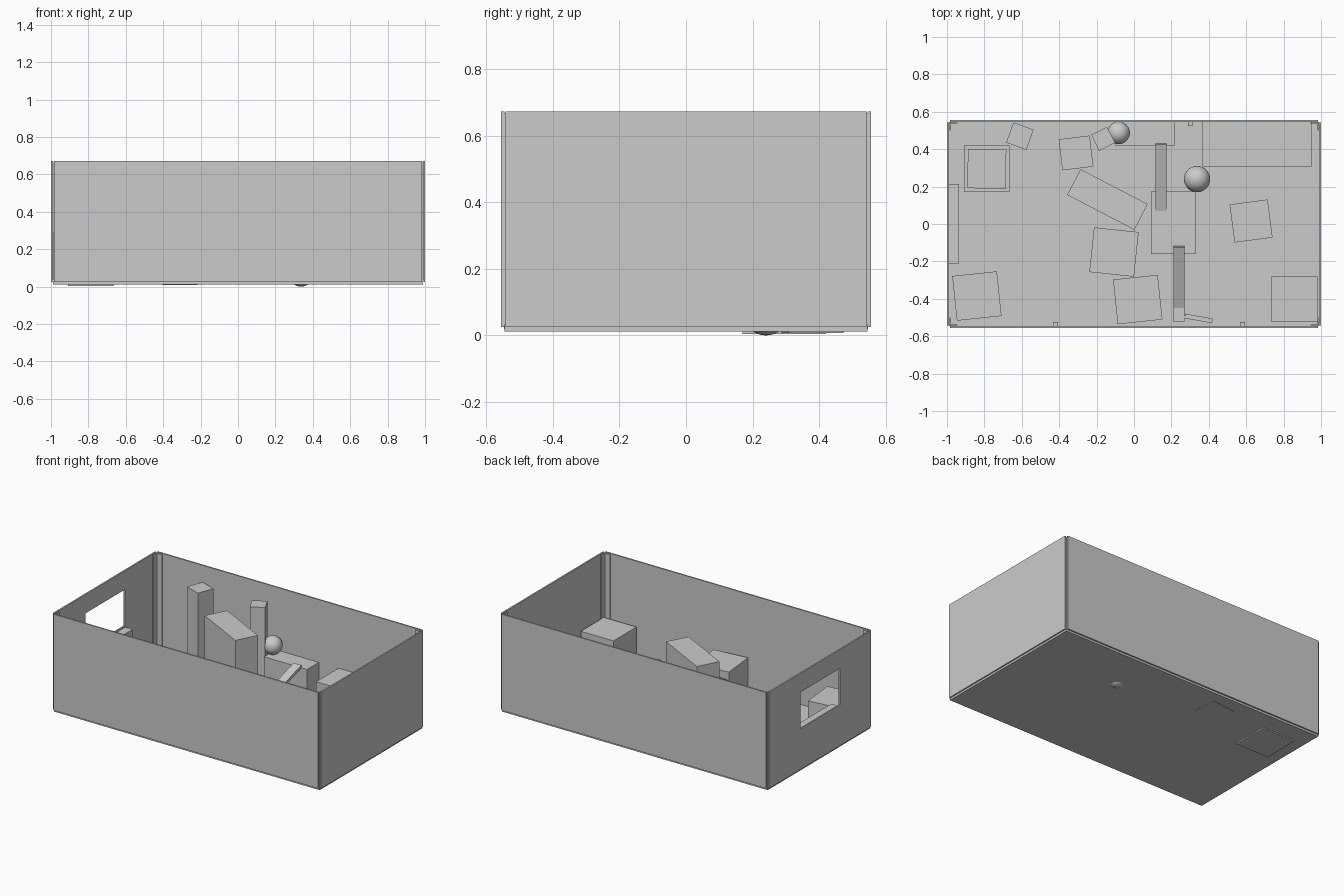
import bpy, math
from mathutils import Vector

if "Cube" in bpy.data.objects:
    bpy.data.objects.remove(bpy.data.objects["Cube"])


def box(name, x, y, z0, z1, sx, sy, rot=0):
    """Upright box: centre x/y, bottom and top height, footprint, turn in degrees."""
    bpy.ops.mesh.primitive_cube_add(size=1, location=(x, y, (z0 + z1) / 2),
                                    rotation=(0, 0, math.radians(rot)))
    ob = bpy.context.object
    ob.name = name
    ob.scale = (sx, sy, z1 - z0)
    bpy.ops.object.transform_apply(location=False, rotation=False, scale=True)
    return ob


def span(name, x0, x1, y0, y1, z0, z1):
    return box(name, (x0 + x1) / 2, (y0 + y1) / 2, z0, z1, x1 - x0, y1 - y0)


def ball(name, x, y, z, r):
    bpy.ops.mesh.primitive_uv_sphere_add(segments=32, ring_count=16, radius=r, location=(x, y, z))
    bpy.context.object.name = name
    bpy.ops.object.shade_smooth_by_angle()


def ramp(name, x, width, ya, za, yb, zb, thick):
    """Plank whose upper face runs from (ya, za) to (yb, zb)."""
    a, b = Vector((x, ya, za)), Vector((x, yb, zb))
    d = b - a
    tilt = math.atan(d.z / d.y)
    c = (a + b) / 2 + Vector((0, math.sin(tilt), -math.cos(tilt))) * thick / 2
    bpy.ops.mesh.primitive_cube_add(size=1, location=c, rotation=(tilt, 0, 0))
    ob = bpy.context.object
    ob.name = name
    ob.scale = (width, d.length, thick)


TOP, FLOOR = 0.672, 0.035

# Floor and walls
span("floor", -0.99, 0.99, -0.545, 0.545, 0.012, FLOOR)
for s, n in ((-1, "front"), (1, "back")):
    box(n + "_wall", 0, s * 0.55, 0.025, TOP, 1.97, 0.01)
    for t in (-1, 1):
        # Thin corner strips bridging the gaps between panels
        box("corner_strip_long", t * 0.965, s * 0.541, 0.02, TOP - 0.005, 0.045, 0.006)
        box("corner_strip_short", t * 0.984, s * 0.522, 0.02, TOP - 0.005, 0.006, 0.045)
box("right_wall", 0.994, 0, 0.025, TOP, 0.01, 1.085)
left = box("left_wall", -0.994, 0, 0.025, TOP, 0.01, 1.085)

# Window opening in the left wall
cutter = span("window_cutter", -1.1, -0.9, -0.21, 0.21, 0.30, 0.545)
cutter.hide_render = True
mod = left.modifiers.new("window", 'BOOLEAN')
mod.operation = 'DIFFERENCE'
mod.object = cutter
mod.solver = 'EXACT'
bpy.context.view_layer.objects.active = left
bpy.ops.object.modifier_apply(modifier=mod.name)
bpy.data.objects.remove(cutter)

# Small clips along the floor edge
for x, s in ((-0.42, -1), (0.58, -1), (0.30, 1)):
    box("edge_clip", x, s * 0.535, 0.02, 0.055, 0.025, 0.022)

# Ledge beneath the window
span("window_ledge", -0.99, -0.935, -0.21, 0.215, 0.03, 0.29)

# Tall columns and slab
box("back_left_column", -0.61, 0.47, 0.02, 0.56, 0.115, 0.115, -20)
box("back_column", -0.165, 0.455, 0.02, 0.575, 0.095, 0.095, 27)
box("tall_slab", -0.142, 0.131, 0.02, 0.56, 0.405, 0.155, -27.5)

# Low tray with inner block
box("low_base", -0.787, 0.295, 0.004, 0.08, 0.245, 0.25)
box("low_inner", -0.787, 0.295, 0.08, 0.11, 0.205, 0.21, -1)

# Loose boxes
box("back_box", -0.31, 0.38, 0.008, 0.24, 0.167, 0.167, 7)
box("centre_box", -0.107, -0.15, 0.02, 0.21, 0.24, 0.24, -6)
box("front_box", 0.02, -0.404, 0.02, 0.25, 0.24, 0.24, 6)
box("front_left_box", -0.84, -0.385, 0.02, 0.24, 0.24, 0.24, 6)
box("right_box", 0.626, 0.016, 0.02, 0.22, 0.205, 0.205, 7.5)
span("front_right_box", 0.736, 0.98, -0.525, -0.28, 0.02, 0.24)

# Benches and table
span("back_bench", -0.10, 0.22, 0.42, 0.545, 0.02, 0.25)
span("back_right_bench", 0.367, 0.95, 0.307, 0.545, 0.02, 0.25)
span("low_table", 0.09, 0.33, -0.16, 0.173, 0.02, 0.15)

# Ramps and boards
ramp("upper_ramp", 0.145, 0.058, 0.07, 0.155, 0.425, 0.265, 0.02)
ramp("lower_ramp", 0.24, 0.058, -0.46, 0.04, -0.125, 0.18, 0.02)
box("ramp_toe", 0.24, -0.485, 0.03, 0.05, 0.058, 0.07)
box("small_board", 0.345, -0.505, 0.03, 0.055, 0.15, 0.025, -10)

# Balls
ball("bench_ball", -0.082, 0.487, 0.308, 0.06)
ball("floor_ball", 0.337, 0.24, 0.07, 0.07)
